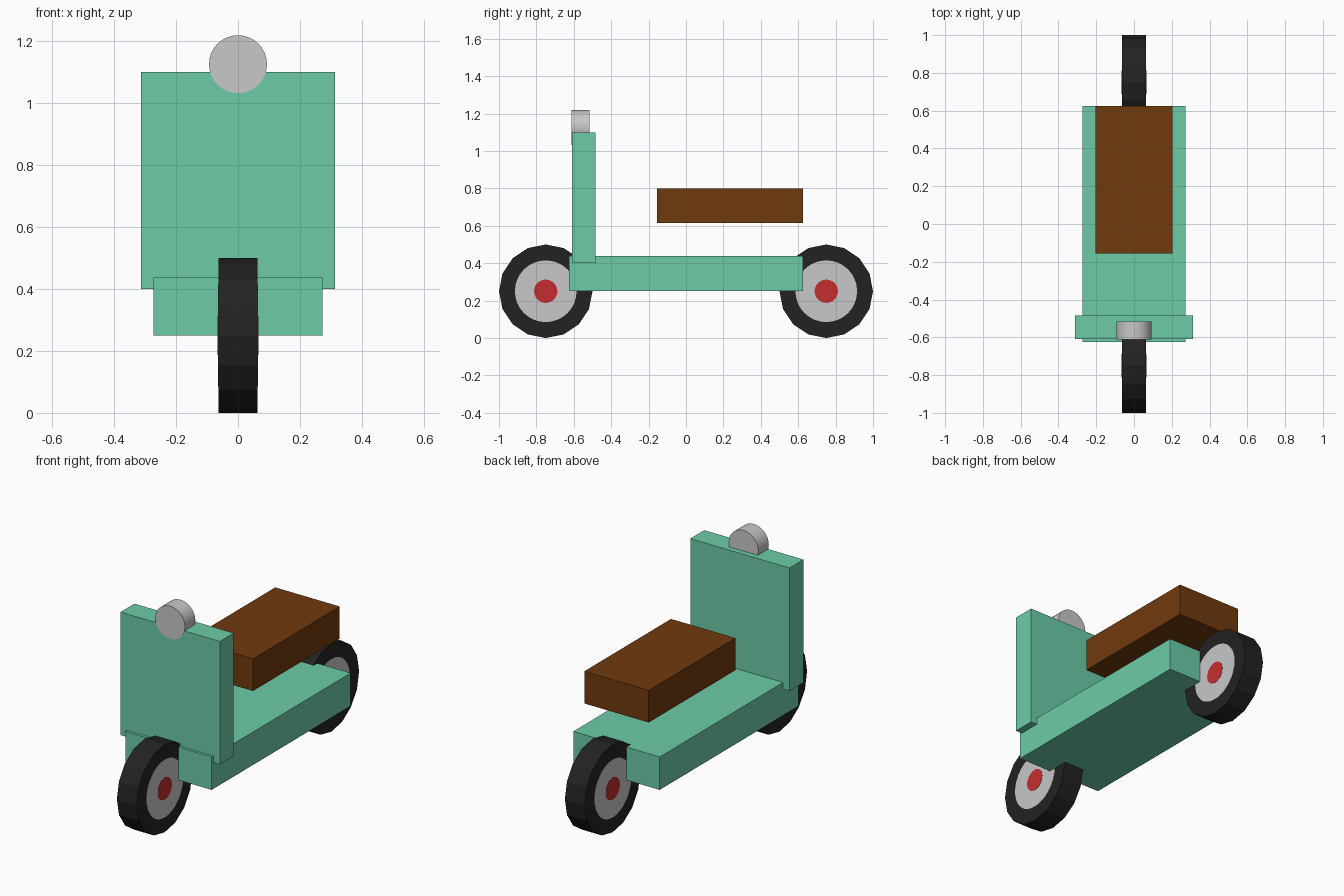
import bpy
from math import pi

cube = bpy.data.objects.get("Cube")
if cube:
    bpy.data.objects.remove(cube, do_unlink=True)


def material(name, rgb):
    m = bpy.data.materials.new(name)
    m.use_nodes = True
    m.diffuse_color = (*rgb, 1)
    m.node_tree.nodes["Principled BSDF"].inputs["Base Color"].default_value = (*rgb, 1)
    return m


MINT = material("mint_paint", (0.15, 0.6, 0.39))
BROWN = material("brown_leather", (0.165, 0.042, 0.004))
BLACK = material("black_rubber", (0.016, 0.016, 0.016))
GREY = material("light_grey_metal", (0.58, 0.57, 0.59))
RED = material("red_cap", (0.56, 0.027, 0.03))


def box(name, low, high, mat):
    centre = [(a + b) / 2 for a, b in zip(low, high)]
    bpy.ops.mesh.primitive_cube_add(size=1, location=centre)
    ob = bpy.context.object
    ob.name = name
    ob.scale = [b - a for a, b in zip(low, high)]
    bpy.ops.object.transform_apply(location=False, rotation=False, scale=True)
    ob.data.materials.append(mat)


def disc(name, radius, width, sides, centre, rotation, mat, smooth=True):
    bpy.ops.mesh.primitive_cylinder_add(vertices=sides, radius=radius, depth=width,
                                        location=centre, rotation=rotation)
    ob = bpy.context.object
    ob.name = name
    ob.data.materials.append(mat)
    if smooth:
        bpy.ops.object.shade_smooth_by_angle()


# Body: footboard, leg shield and floating seat
box("footboard", (-0.272, -0.625, 0.25), (0.272, 0.625, 0.4375), MINT)
box("leg_shield", (-0.3125, -0.61, 0.4), (0.3125, -0.485, 1.1), MINT)
box("seat", (-0.203, -0.155, 0.615), (0.203, 0.625, 0.798), BROWN)

# Headlight set into the top of the shield
disc("headlight", 0.0935, 0.094, 32, (0, -0.564, 1.125), (pi / 2, 0, 0), GREY)

# Wheels: faceted tyre, rim disc and hub cap showing on both sides
for place, y in (("front", -0.75), ("rear", 0.75)):
    axle = (0, y, 0.25)
    turn = (0, pi / 2, 0)
    disc(place + "_tyre", 0.25, 0.125, 16, axle, turn, BLACK, smooth=False)
    disc(place + "_rim", 0.165, 0.128, 32, axle, turn, GREY)
    disc(place + "_hub_cap", 0.0625, 0.131, 24, axle, turn, RED)
